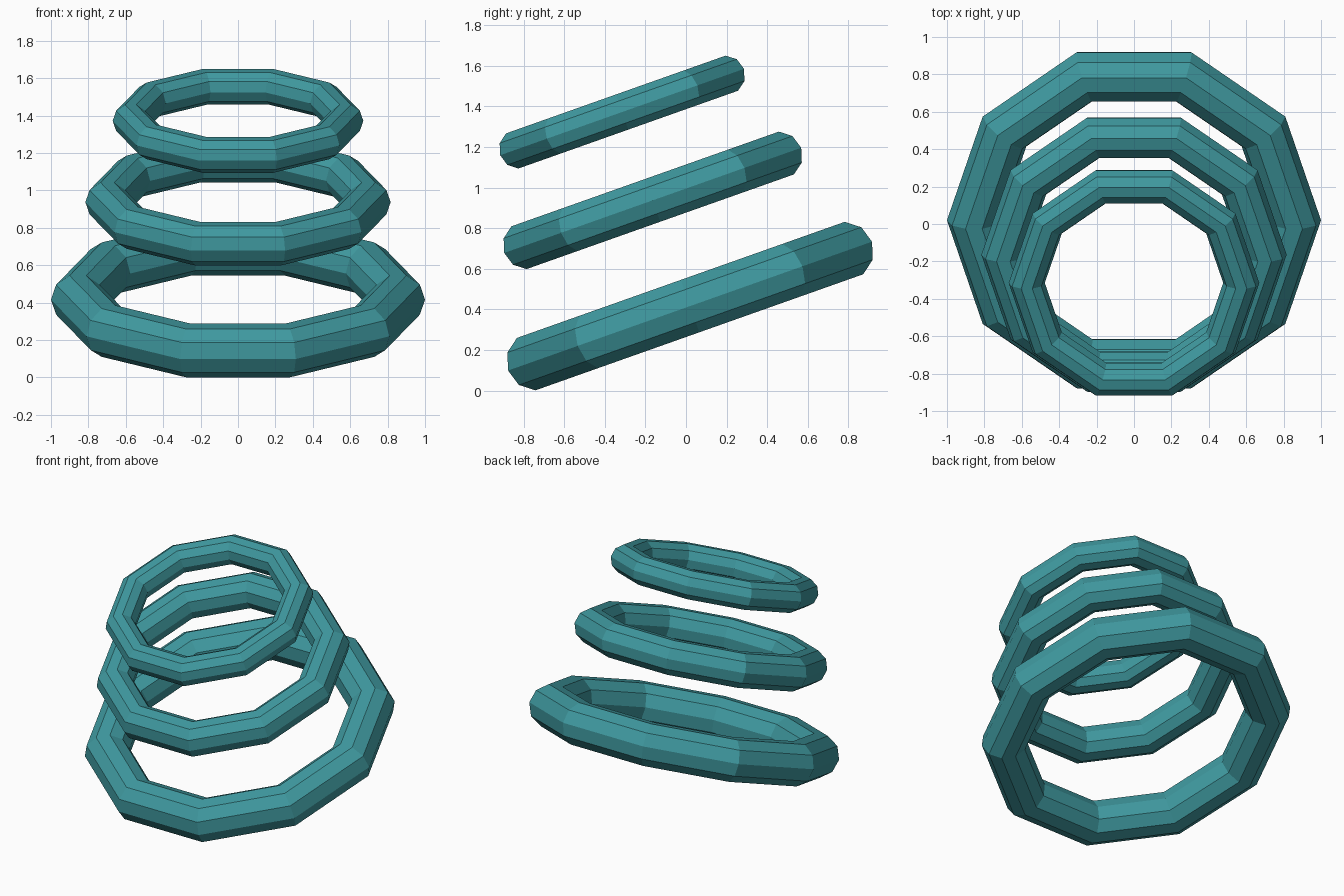
import bpy
from math import radians

if "Cube" in bpy.data.objects:
    bpy.data.objects.remove(bpy.data.objects["Cube"])

TILT = radians(19.5)
SIDES = 10          # segments around the ring and around the tube
RING_R, TUBE_R = 0.856, 0.144

mat = bpy.data.materials.new("teal")
mat.diffuse_color = (0.05, 0.32, 0.35, 1)
mat.use_nodes = True
mat.node_tree.nodes["Principled BSDF"].inputs["Base Color"].default_value = mat.diffuse_color


def ring(name, scale, y, z):
    bpy.ops.mesh.primitive_torus_add(
        major_segments=SIDES, minor_segments=SIDES,
        major_radius=RING_R * scale, minor_radius=TUBE_R * scale,
        location=(0, y, z), rotation=(TILT, 0, 0))
    ob = bpy.context.object
    ob.name = name
    ob.data.materials.append(mat)
    bpy.ops.object.shade_flat()


# Three shrinking rings stacked along one tilted axis
ring("lower_ring", 1.0, 0.02, 0.416)
ring("middle_ring", 0.816, -0.164, 0.937)
ring("upper_ring", 0.67, -0.315, 1.372)
